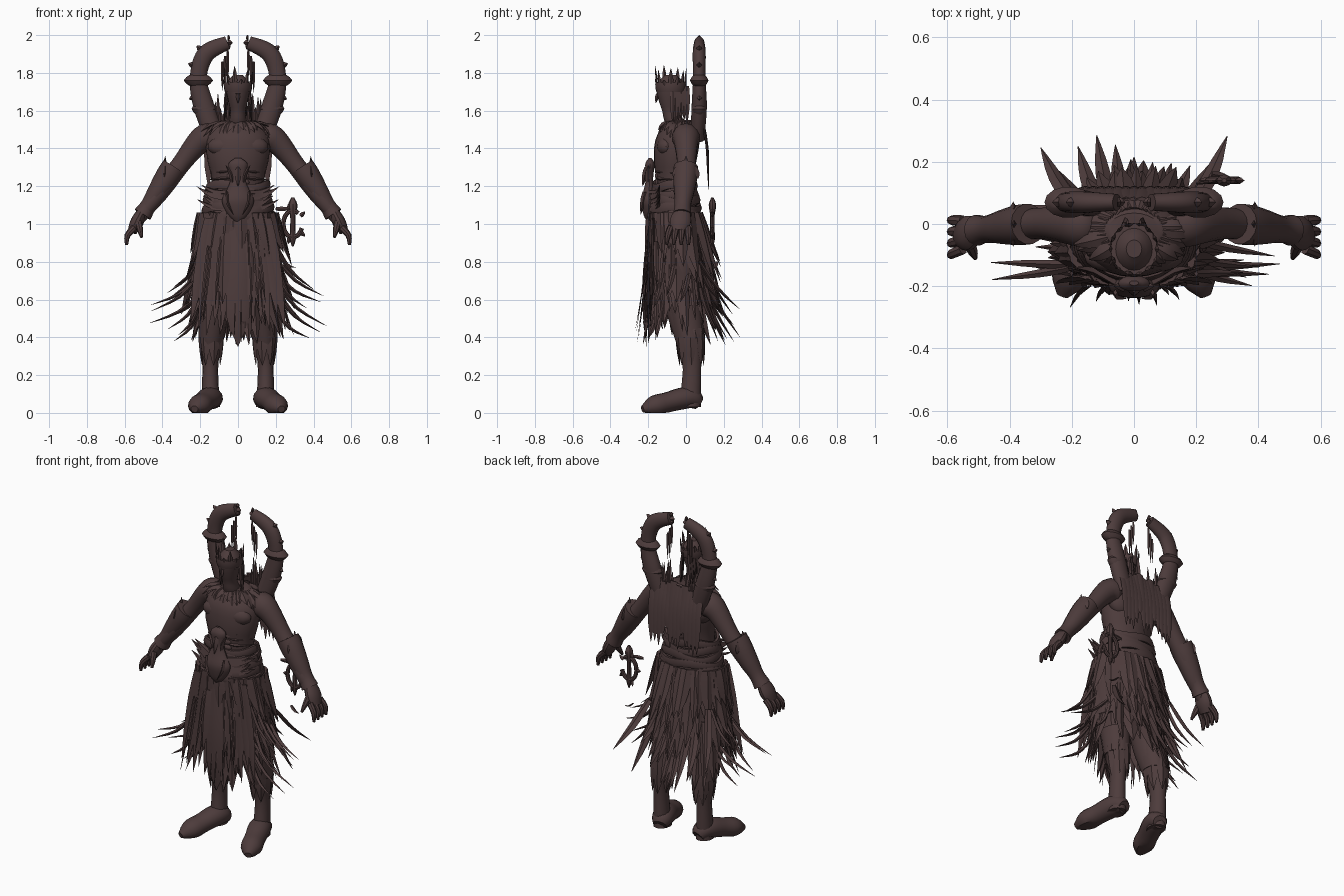
import bpy, bmesh, random
from math import sin, cos, pi, radians
from mathutils import Vector, Matrix

random.seed(7)
rnd = random.uniform
FRONT, SIDE, UP = Vector((0, -1, 0)), Vector((1, 0, 0)), Vector((0, 0, 1))

cube = bpy.data.objects.get("Cube")
if cube:
    bpy.data.objects.remove(cube)

material = bpy.data.materials.new("dark_brown")
material.use_nodes = True
colour = (.075, .045, .045, 1)
material.diffuse_color = colour
shader = next(node for node in material.node_tree.nodes if node.type == 'BSDF_PRINCIPLED')
shader.inputs["Base Color"].default_value = colour


def finish(name, bm, mirror=False):
    """Turn the collected geometry into a named, shaded object."""
    bmesh.ops.recalc_face_normals(bm, faces=bm.faces)
    mesh = bpy.data.meshes.new(name)
    bm.to_mesh(mesh)
    bm.free()
    mesh.materials.append(material)
    part = bpy.data.objects.new(name, mesh)
    bpy.context.collection.objects.link(part)
    if mirror:
        part.modifiers.new("mirror", 'MIRROR')
    bpy.ops.object.select_all(action='DESELECT')
    part.select_set(True)
    bpy.context.view_layer.objects.active = part
    bpy.ops.object.shade_smooth_by_angle(angle=radians(35))


def sample(values, t):
    """Smoothly interpolated entry of a list, t running from start to end."""
    last = len(values) - 1
    i = min(int(t * last), last - 1)
    f = t * last - i
    a, b, c, d = (values[max(0, min(j, last))] for j in range(i - 1, i + 3))
    return b + (c - a + (a * 2 - b * 5 + c * 4 - d) * f + (b * 3 - a - c * 3 + d) * f * f) * f / 2


def tube(bm, path, widths, depth=1, sides=14, flat=False, ref=FRONT, steps=16):
    """Loft ellipses along a path; flat keeps every ring horizontal."""
    path = [Vector(point) for point in path]
    centres = [sample(path, i / steps) for i in range(steps + 1)]
    rings = []
    for i, centre in enumerate(centres):
        across, along = SIDE, FRONT
        if not flat:
            heading = (centres[min(i + 1, steps)] - centres[max(i - 1, 0)]).normalized()
            across = ref.cross(heading).normalized()
            along = heading.cross(across)
        width = max(sample(widths, i / steps), .001)
        rings.append([bm.verts.new(centre + across * width * cos(a) + along * width * depth * sin(a))
                      for a in turns(sides)])
    for low, high in zip(rings, rings[1:]):
        for j in range(sides):
            bm.faces.new((low[j - 1], low[j], high[j], high[j - 1]))
    bm.faces.new(rings[0])
    bm.faces.new(rings[-1])


def blade(bm, start, end, width, out=FRONT, curl=0, depth=.4):
    """Tapered strip whose tip curls towards the out direction."""
    start, end = Vector(start), Vector(end)
    middle = (start + end) / 2 - out * curl / 4
    widths = [width * .7, width, width * .7, 0]
    tube(bm, [start, middle, end], widths, depth, sides=4, ref=out, steps=6)


def ball(bm, centre, wide, deep, tall):
    matrix = Matrix.Translation(centre) @ Matrix.Diagonal((wide, deep, tall, 1))
    bmesh.ops.create_uvsphere(bm, u_segments=16, v_segments=10, radius=1, matrix=matrix)


def turns(count):
    return [2 * pi * i / count for i in range(count)]


def spot(angle, wide, deep, z, y=-.06):
    """Point on a horizontal ellipse."""
    return Vector((wide * cos(angle), y + deep * sin(angle), z))


# Torso with chest, shoulder blades, ribs and belly
bm = bmesh.new()
tube(bm, [(0, -.06, 1), (0, -.06, 1.3), (0, -.03, 1.55)], [.17, .14, .14, .165, .16, .07], .7, 24, flat=True)
finish("torso", bm)
bm = bmesh.new()
ball(bm, (.07, -.105, 1.41), .09, .05, .055)
ball(bm, (.09, 0, 1.42), .09, .06, .09)
for i in range(4):
    z = 1.35 - i * .035
    blade(bm, (.03, -.15, z), (.15, -.07, z - .01), .012, FRONT, -.1, depth=1)
    ball(bm, (.03, -.15, z - .06), .03, .015, .02)
finish("chest_muscles", bm, mirror=True)

# Arms, gauntlets and hands
bm = bmesh.new()
tube(bm, [(.12, 0, 1.46), (.2, 0, 1.44), (.33, 0, 1.28), (.52, -.03, 1.03)], [.05, .075, .062, .05, .05, .03])
finish("arm", bm, mirror=True)
bm = bmesh.new()
tube(bm, [(.34, 0, 1.3), (.505, -.02, 1.05)], [.066, .065, .055, .043, .05])
for y in (-.05, 0, .05):
    blade(bm, (.39, y, 1.24), (.385, y, 1.36 - abs(y)), .022, SIDE, depth=.6)
finish("gauntlet", bm, mirror=True)
bm = bmesh.new()
tube(bm, [(.51, -.02, 1.06), (.56, -.04, .96)], [.028, .035, .025], depth=1.6)
for i in range(4):
    y = i * .03 - .08
    tube(bm, [(.55, y, .98), (.585, y * 1.2, .94), (.59, y * 1.3, .89)], [.018, .016, .008], sides=8, steps=6)
tube(bm, [(.53, -.06, 1.02), (.51, -.11, .93)], [.02, .017, .007], sides=8, steps=6)
finish("hand", bm, mirror=True)

# Legs, knee wraps and feet
bm = bmesh.new()
tube(bm, [(.09, -.06, .95), (.12, -.02, .55), (.145, .03, .3), (.145, .02, .03)],
     [.1, .09, .08, .068, .06, .042, .045, .05], 1.2, flat=True)
finish("leg", bm, mirror=True)
bm = bmesh.new()
tube(bm, [(.13, -.01, .57), (.14, .02, .4)], [.08, .075, .07], 1.15, flat=True, steps=6)
for a in turns(7):
    blade(bm, spot(a, .06, .07, .45, .02) + SIDE * .14, spot(a, .05, .065, .25, .03) + SIDE * .14, .03, spot(a, 1, 1, 0, 0))
finish("knee_wrap", bm, mirror=True)
bm = bmesh.new()
tube(bm, [(.13, .07, .05), (.145, .01, .08), (.19, -.12, .05), (.23, -.23, .02)],
     [.04, .058, .065, .06, .06, .02], .9, ref=UP)
for vert in bm.verts:
    vert.co.z = max(vert.co.z, 0)
finish("foot", bm, mirror=True)

# Head, face and hair
bm = bmesh.new()
tube(bm, [(0, -.03, 1.49), (0, -.08, 1.6), (0, -.08, 1.79)], [.06, .05, .045, .04, .055, .065, .025], 1.15, 20, flat=True)
blade(bm, (0, -.15, 1.69), (0, -.16, 1.64), .01, depth=1)
finish("head", bm)
bm = bmesh.new()
blade(bm, (0, -.15, 1.69), (.055, -.11, 1.69), .01, UP, depth=.8)
for i in range(6):
    y = i * .015 - .07
    blade(bm, (.06 - i * .008, y, 1.73), (rnd(.06, .09) - i * .006, y, rnd(1.52, 1.58)), .016, SIDE, -.02)
finish("brow_and_hair", bm, mirror=True)

# Crown
bm = bmesh.new()
tube(bm, [(0, -.08, 1.7), (0, -.08, 1.75)], [.07, .075, .075], 1.1, 20, flat=True, steps=4)
for i, a in enumerate(turns(14)):
    blade(bm, spot(a, .07, .075, 1.73, -.08), spot(a, .08, .085, 1.83 - i % 2 * .05 + rnd(-.02, .01), -.08),
          .013, spot(a, 1, 1, 0, 0))
finish("crown", bm)

# Great horns rising behind the shoulders, with collars and thorns
bm = bmesh.new()
horn = [Vector(p) for p in ((.12, .06, 1.45), (.18, .07, 1.62), (.21, .07, 1.77), (.17, .07, 1.9), (.055, .07, 1.96))]
tube(bm, horn, [.05, .055, .045, .047, .036], .75, steps=24)
for t, wide in ((.25, .065), (.5, .078)):
    centre = sample(horn, t)
    tube(bm, [centre - UP * .04, centre + UP * .02], [.045, wide, .045], .65, flat=True, steps=4)
for t in (.35, .6, .75):
    centre = sample(horn, t)
    out = (centre - UP * 1.75)
    out.y = 0
    out.normalize()
    blade(bm, centre + out * .03, centre + out * .065, .016, depth=1)
for z in (-.02, 0, .025):
    blade(bm, horn[-1] + UP * z, horn[-1] + UP * z - SIDE * rnd(.01, .03), .016, depth=1)
finish("horn", bm, mirror=True)

# Strands beneath the horns and along the collar
bm = bmesh.new()
for side in (-1, 1):
    for i in range(3):
        x, top = side * (.055 + i * .014), 1.92 - i * .03
        blade(bm, (x, .06, top), (x, .06, top - rnd(.1, .24)), .008, depth=.7)
    for i in range(6):
        x = side * (.05 + i * .014)
        blade(bm, (x, .07, 1.47), (x, .06, rnd(1.58, 1.74)), .014)
finish("hanging_strands", bm)

# Ragged mantle around the neck
bm = bmesh.new()
tube(bm, [(0, -.02, 1.46), (0, -.02, 1.55)], [.18, .15, .085], .65, 24, flat=True, steps=6)
for a in turns(40):
    blade(bm, spot(a, .09, .07, 1.54, -.02), spot(a, rnd(.17, .21), .12, rnd(1.45, 1.5), -.03),
          .025, spot(a, .5, .5, .7, 0), -.05)
finish("mantle", bm)

# Torn back cloth
bm = bmesh.new()
for i in range(-6, 7):
    x, low = i * .026, rnd(1.17, 1.3)
    tube(bm, [(x, .08, 1.55 + rnd(0, .04)), (x, .11, 1.42), (x, .12, low)], [.024, .024, .024, .02, 0], .3, 4, steps=8)
finish("back_cloth", bm)

# Belt of wrapped bands with side claws
bm = bmesh.new()
for i in range(5):
    wide = .187 - i * .007
    path = [spot(a, wide, wide - .05, 1.04 + i * .04 + sin(a * 3 + i * 2) * .012) for a in turns(24)]
    tube(bm, path + path[:1], [.014, .014], 1.9, 6, ref=UP, steps=36)
finish("belt", bm)
bm = bmesh.new()
for i in range(6):
    z = 1.08 + i * .018
    blade(bm, (.06, -.19, z), (rnd(.18, .22), -.14, z + rnd(.03, .07)), .016, FRONT + UP, .06, depth=.7)
finish("belt_claws", bm, mirror=True)

# Belt ornament: horned mask above a shield plate
bm = bmesh.new()
tube(bm, [(0, -.2, 1.01), (0, -.19, 1.35)], [.01, .045, .07, .085, .06, .04, .045, .05, .015], .5, flat=True, steps=20)
blade(bm, (0, -.21, 1.3), (0, -.23, 1.2), .018, depth=.8)
finish("belt_ornament", bm)
bm = bmesh.new()
blade(bm, (.03, -.2, 1.22), (.065, -.2, 1.31), .018, SIDE, .04, depth=.7)
blade(bm, (.06, -.22, 1.17), (.025, -.24, 1.05), .014, SIDE, -.05, depth=.7)
finish("mask_horns", bm, mirror=True)

# Skirt underlayer and layers of ragged strips
bm = bmesh.new()
tube(bm, [(0, -.06, 1.1), (0, -.045, .66)], [.17, .205, .23, .23], .66, 28, flat=True)
finish("skirt_base", bm)
bm = bmesh.new()
for top in (1.06, .95, .85, .72):
    for angle in turns(34):
        angle += rnd(-.07, .07)
        drop = min(rnd(.22, .36) * (.75 + abs(sin(angle)) * .35), top - .36)
        flare = drop * rnd(.05, .36)
        swing = drop * (rnd(0, .1) + max(sin(angle), 0) * .3)
        blade(bm, spot(angle, .21, .14, top), spot(angle, .21 + flare, .14 + swing, top - drop),
              rnd(.02, .045), spot(angle, 1, 1, 0, 0), rnd(0, .08))
finish("skirt_strips", bm)

# Long curling wisps at the sides and back
bm = bmesh.new()
for i in range(20):
    side = i % 2 * 2 - 1
    y, z = rnd(-.17, .04), .38 + i * .016
    blade(bm, (side * .2, y, z + rnd(.14, .24)), (side * rnd(.31, .47), y + rnd(-.06, .04), z), .014, UP + SIDE * side, .08, depth=.7)
for i in range(-5, 6):
    x = i * .04
    blade(bm, (x, .07, rnd(.72, .85)), (x * 1.5, rnd(.17, .3), rnd(.37, .6)), .026, UP - FRONT, .05)
finish("skirt_wisps", bm)

# Front panel and hanging cords
bm = bmesh.new()
tube(bm, [(0, -.19, 1.02), (0, -.22, .7), (0, -.21, .35)], [.05, .055, .06, .06, 0], .2, 6)
for i in range(-6, 7):
    x = i * .032
    y = abs(x) * .15 - .2
    blade(bm, (x * .8, y, 1.03), (x * 1.3, y - .02, .36 + abs(x) * .4 + rnd(0, .1)), .034, FRONT, .02, depth=.3)
for i in range(10):
    x = rnd(-.2, .2)
    blade(bm, (x, -.2, rnd(.85, 1)), (x * 1.3, rnd(-.27, -.22), rnd(.36, .6)), .009, FRONT, .02)
finish("front_panel", bm)

# Ringed charm hanging by the left hip
bm = bmesh.new()
hub = Vector((.29, .14, 1))
ring = [hub + SIDE * cos(a) * .05 + UP * sin(a) * .07 for a in turns(20)]
tube(bm, ring[3:], [.012, .012], sides=8, steps=20)
tube(bm, [hub + UP * .14, hub - UP * .12], [.008, .025, .014, .014, .016, .004], .8, 8)
for point in ring[2::4]:
    blade(bm, point, hub + (point - hub) * 1.6, .012, depth=.8)
blade(bm, (.2, .13, 1.08), (.29, .14, 1.08), .012)
blade(bm, (.25, .16, .8), (.31, .15, .77), .012, UP, .04)
finish("hip_charm", bm)
